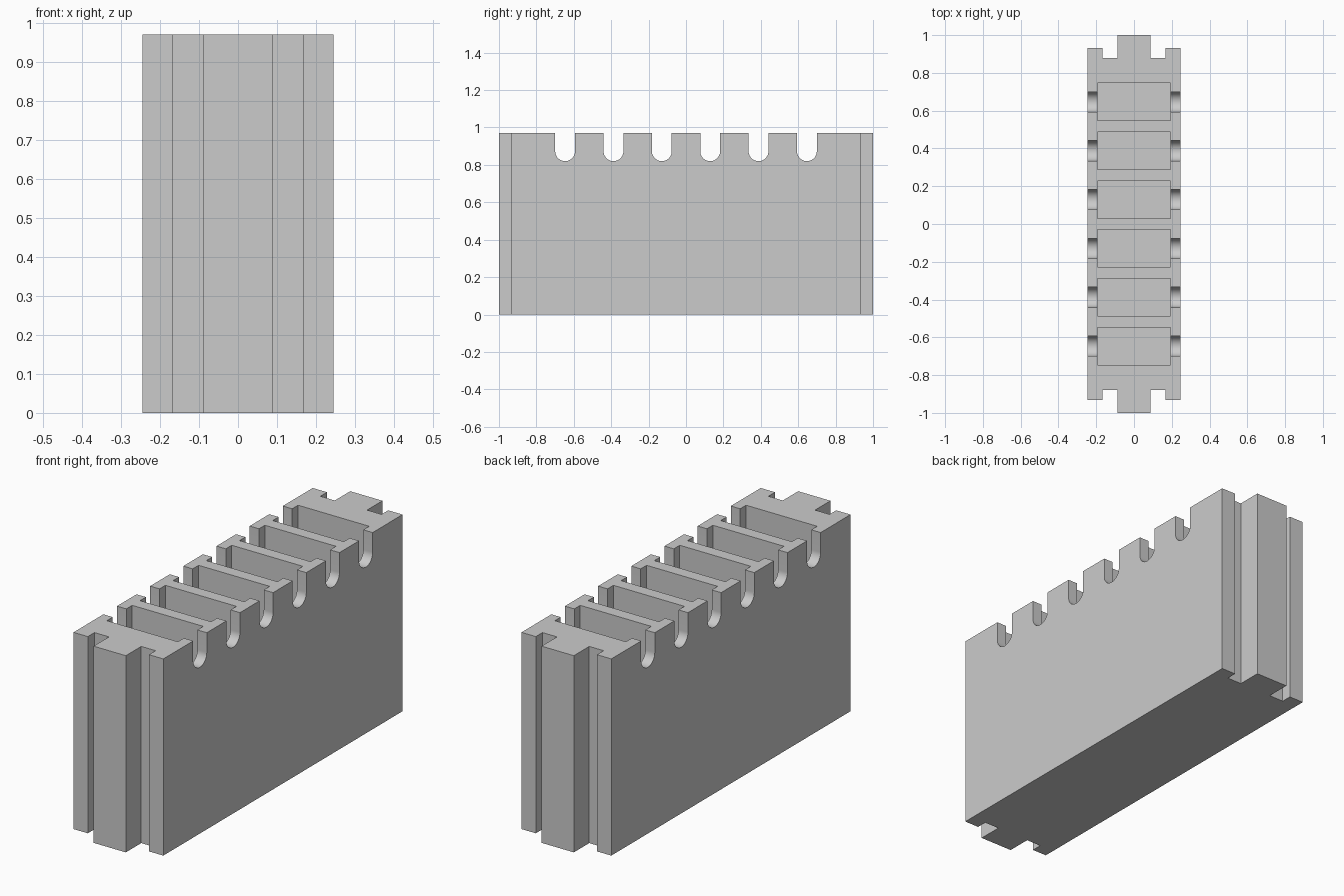
import bpy
import bmesh
from math import cos, sin, pi, radians
from mathutils import Vector

default = bpy.data.objects.get("Cube")
if default:
    bpy.data.objects.remove(default, do_unlink=True)

HEIGHT = 0.97
FLOOR = 0.06
PITCH = 0.2585
SLOTS = 6

grey = bpy.data.materials.new("plain_grey")
grey.use_nodes = True
colour = (0.6, 0.6, 0.6, 1)
grey.diffuse_color = colour
grey.node_tree.nodes["Principled BSDF"].inputs["Base Color"].default_value = colour


def prism(bm, points, direction):
    """Extrude a closed outline along a direction into a solid."""
    face = bm.faces.new([bm.verts.new(p) for p in points])
    result = bmesh.ops.extrude_face_region(bm, geom=[face])
    moved = [v for v in result["geom"] if isinstance(v, bmesh.types.BMVert)]
    bmesh.ops.translate(bm, verts=moved, vec=Vector(direction))


def make_object(name, bm):
    bmesh.ops.recalc_face_normals(bm, faces=bm.faces)
    mesh = bpy.data.meshes.new(name)
    bm.to_mesh(mesh)
    bm.free()
    mesh.materials.append(grey)
    obj = bpy.data.objects.new(name, mesh)
    bpy.context.collection.objects.link(obj)
    return obj


# Block with a tongue and two grooves on each end
quarter = [(0.245, 0.932), (0.167, 0.932), (0.167, 0.88), (0.088, 0.88), (0.088, 1.0)]
back = quarter + [(-x, y) for x, y in reversed(quarter)]
outline = back + [(-x, -y) for x, y in back]
bm = bmesh.new()
prism(bm, [(x, y, 0) for x, y in outline], (0, 0, HEIGHT))
block = make_object("rack_block", bm)

centres = [(i - (SLOTS - 1) / 2) * PITCH for i in range(SLOTS)]

# Row of deep rectangular pockets
pockets = bmesh.new()
for c in centres:
    corners = [(sx * 0.194, c + sy * 0.099, FLOOR)
               for sx, sy in ((-1, -1), (1, -1), (1, 1), (-1, 1))]
    prism(pockets, corners, (0, 0, HEIGHT))
pocket_cutter = make_object("pocket_cutter", pockets)

# Round-bottomed notches through both side walls
notches = bmesh.new()
radius, depth, steps = 0.053, 0.15, 24
for c in centres:
    arc = [(-0.3, c + radius * cos(pi + pi * k / steps),
            HEIGHT - depth + radius + radius * sin(pi + pi * k / steps))
           for k in range(steps + 1)]
    rim = [(-0.3, c + radius, HEIGHT + 0.1), (-0.3, c - radius, HEIGHT + 0.1)]
    prism(notches, arc + rim, (0.6, 0, 0))
notch_cutter = make_object("notch_cutter", notches)

# Cut the block
bpy.ops.object.select_all(action="DESELECT")
bpy.context.view_layer.objects.active = block
block.select_set(True)
for cutter in (pocket_cutter, notch_cutter):
    cutter.hide_render = True
    mod = block.modifiers.new(cutter.name, "BOOLEAN")
    mod.operation = "DIFFERENCE"
    mod.solver = "EXACT"
    mod.object = cutter
    bpy.ops.object.modifier_apply(modifier=mod.name)
    bpy.data.objects.remove(cutter, do_unlink=True)

bpy.ops.object.shade_smooth_by_angle(angle=radians(30))
